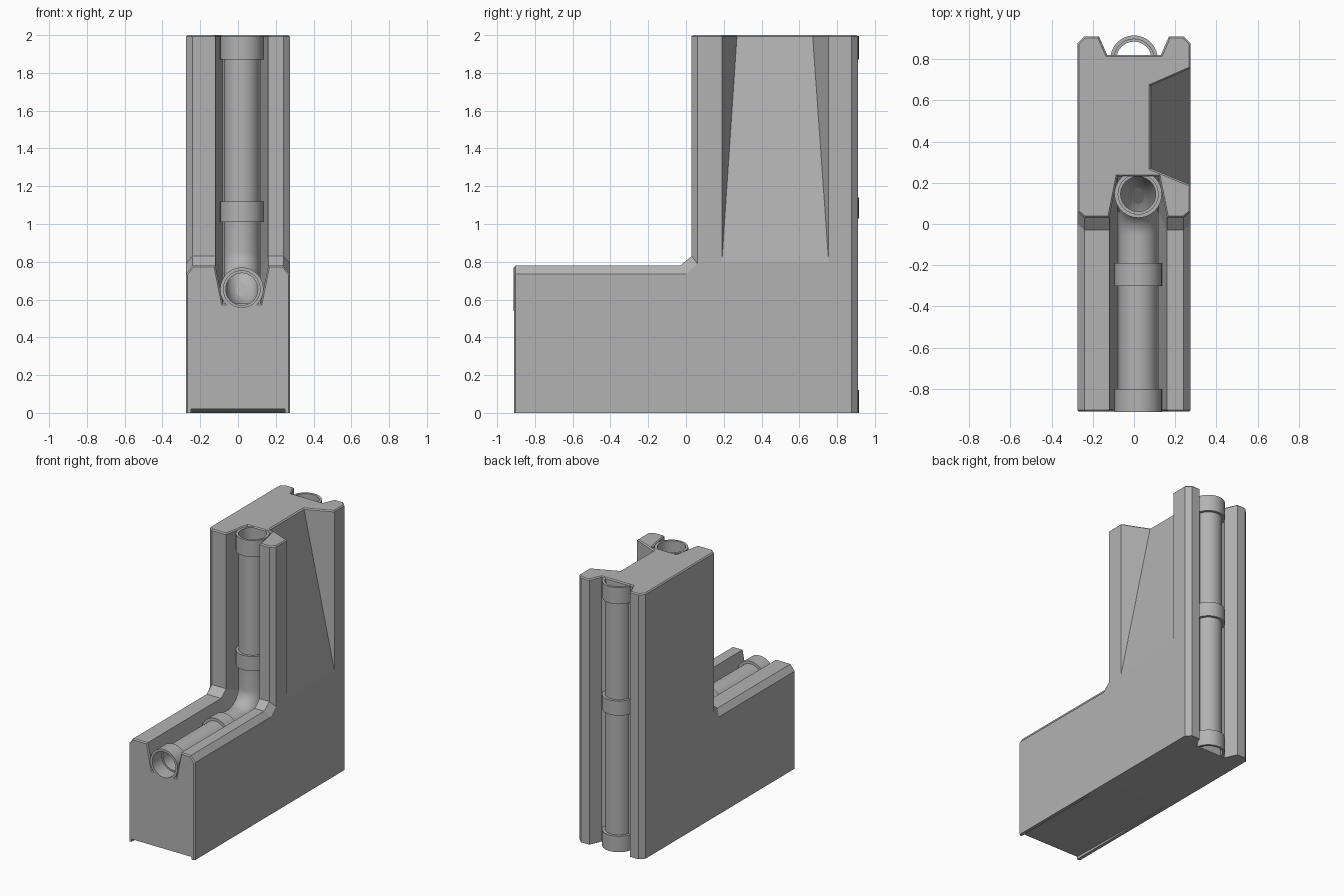
import bpy, bmesh, math
from mathutils import Vector

if "Cube" in bpy.data.objects:
    bpy.data.objects.remove(bpy.data.objects["Cube"])

grey = bpy.data.materials.new("plain grey")
grey.diffuse_color = (0.45, 0.45, 0.45, 1)
grey.use_nodes = True
grey.node_tree.nodes["Principled BSDF"].inputs["Base Color"].default_value = grey.diffuse_color


def make(name, bm):
    bmesh.ops.recalc_face_normals(bm, faces=bm.faces)
    me = bpy.data.meshes.new(name)
    bm.to_mesh(me)
    bm.free()
    ob = bpy.data.objects.new(name, me)
    bpy.context.collection.objects.link(ob)
    me.materials.append(grey)
    return ob


def skin(name, loops, closed=False):
    """Join equal-sized point loops into a solid, capped unless closed."""
    bm = bmesh.new()
    rings = [[bm.verts.new(p) for p in lp] for lp in loops]
    pairs = list(zip(rings, rings[1:])) + ([(rings[-1], rings[0])] if closed else [])
    for a, b in pairs:
        for i in range(len(a)):
            j = (i + 1) % len(a)
            bm.faces.new((a[i], a[j], b[j], b[i]))
    if not closed:
        bm.faces.new(rings[0])
        bm.faces.new(rings[-1])
    return make(name, bm)


def hull(name, pts):
    bm = bmesh.new()
    for p in pts:
        bm.verts.new(p)
    bmesh.ops.convex_hull(bm, input=bm.verts)
    return make(name, bm)


def cut(ob, cutter):
    mod = ob.modifiers.new("cut", 'BOOLEAN')
    mod.operation, mod.solver, mod.object = 'DIFFERENCE', 'EXACT', cutter
    bpy.context.view_layer.update()
    dg = bpy.context.evaluated_depsgraph_get()
    me = bpy.data.meshes.new_from_object(ob.evaluated_get(dg))
    ob.modifiers.clear()
    ob.data = me
    bpy.data.objects.remove(cutter)


# L-shaped body, with its long outer edges chamfered
def l_profile(x, top, front, back, p1, p2):
    pts = [(-.91, 0), (-.91, top), p1, p2, (front, 2), (back, 2), (back, 0)]
    return [(x, y, z) for y, z in pts]


full = (.78, .03, .91, (-.03, .78), (.03, .83))
inset = (.735, .06, .875, (0, .735), (.06, .79))
body = skin("body", [l_profile(x, *p) for x, p in
                     ((-.275, inset), (-.24, full), (.24, full), (.275, inset))])

# tapered groove following the top of the leg and front of the tower
CX = .02
section = [(-.15, -.05), (-.1, .2), (.1, .2), (.15, -.05)]
stations = [lambda d: (-1, .78 - d), lambda d: (-.03 + .45 * d, .78 - d),
            lambda d: (.03 + d, .83 - .45 * d), lambda d: (.03 + d, 2.1)]
cut(body, skin("groove_cutter", [[(CX + x, *f(d)) for x, d in section] for f in stations]))

# straight groove down the back
back = [(-.19, .955), (-.13, .82), (.13, .82), (.19, .955)]
cut(body, skin("back_cutter", [[(x, y, z) for x, y in back] for z in (-.1, 2.1)]))

# wedge-shaped recess on the right side, deepest at the top
cut(body, hull("wedge_cutter", [(x, y, z) for x in (.275, .4) for y in (.19, .755)
                                for z in (.8, 2.1)] + [(.064, .277, 2.1), (.064, .663, 2.1)]))

# shallow sloping relief under the leg
cut(body, hull("relief_cutter", [(s * .25, y, z) for s in (-1, 1)
                                 for y, z in ((-1, .022), (-1, -.05), (.05, 0), (.05, -.05))]))

# small bevel around the two open ends
bm = bmesh.new()
bm.from_mesh(body.data)
bmesh.ops.remove_doubles(bm, verts=bm.verts, dist=1e-4)


def at_end(e):
    on_top = all(v.co.z > 1.999 for v in e.verts)
    on_front = all(v.co.y < -.909 for v in e.verts) and max(v.co.z for v in e.verts) > .03
    return (on_top or on_front) and e.calc_face_angle(0) > .5


bmesh.ops.bevel(bm, geom=[e for e in bm.edges if at_end(e)], offset=.008,
                segments=1, affect='EDGES', clamp_overlap=False)
bm.to_mesh(body.data)
bm.free()

# bore behind the leg pipe's open end
ring = [(.1 * math.cos(i * math.tau / 32), .1 * math.sin(i * math.tau / 32)) for i in range(32)]
cut(body, skin("bore_cutter", [[(CX + a, y, .655 + b) for a, b in ring] for y in (-1, -.3)]))

# hollow pipes with collars, swept along a path in the YZ plane
R, COLLAR, INNER, LIP = .095, .115, .085, .097


def pipe(name, cx, path, n=32):
    """path: (y, z, heading angle, outer radius, inner radius)."""
    loops = []
    for k, side in ((3, path), (4, path[::-1])):
        for st in side:
            y, z, a, r = st[0], st[1], st[2], st[k]
            loops.append([(cx + r * math.cos(t), y - math.sin(a) * r * math.sin(t),
                           z + math.cos(a) * r * math.sin(t))
                          for t in (i * math.tau / n for i in range(n))])
    ob = skin(name, loops, closed=True)
    bpy.context.view_layer.objects.active = ob
    ob.select_set(True)
    bpy.ops.object.shade_smooth_by_angle(angle=math.radians(35))
    ob.select_set(False)


def collar(stops, end):
    """Stations (position, outer, inner) for one collar between two stops."""
    lo, hi = stops
    inn = LIP if end else INNER
    out = [(lo, COLLAR, inn), (hi, COLLAR, inn)]
    if end != 'start':
        out.insert(0, (lo, R, INNER))
    if end != 'finish':
        out.append((hi, R, INNER))
    return out


leg = [(s, .655, 0, r, i) for s, r, i in
       collar((-.912, -.80), 'start') + collar((-.30, -.19), None)]
BEND = .2
bend = [(.145 - BEND + BEND * math.sin(a), .655 + BEND - BEND * math.cos(a), a, R, INNER)
        for a in (k * math.pi / 20 for k in range(11))]
tower = [(.145, s, math.pi / 2, r, i) for s, r, i in
         collar((1.01, 1.12), None) + collar((1.87, 1.995), 'finish')]
pipe("front_pipe", CX, leg + bend + tower)

pipe("back_pipe", 0, [(.80, s, math.pi / 2, r, i) for s, r, i in
                      collar((0, .12), 'start') + collar((1.03, 1.14), None)
                      + collar((1.87, 1.995), 'finish')])
